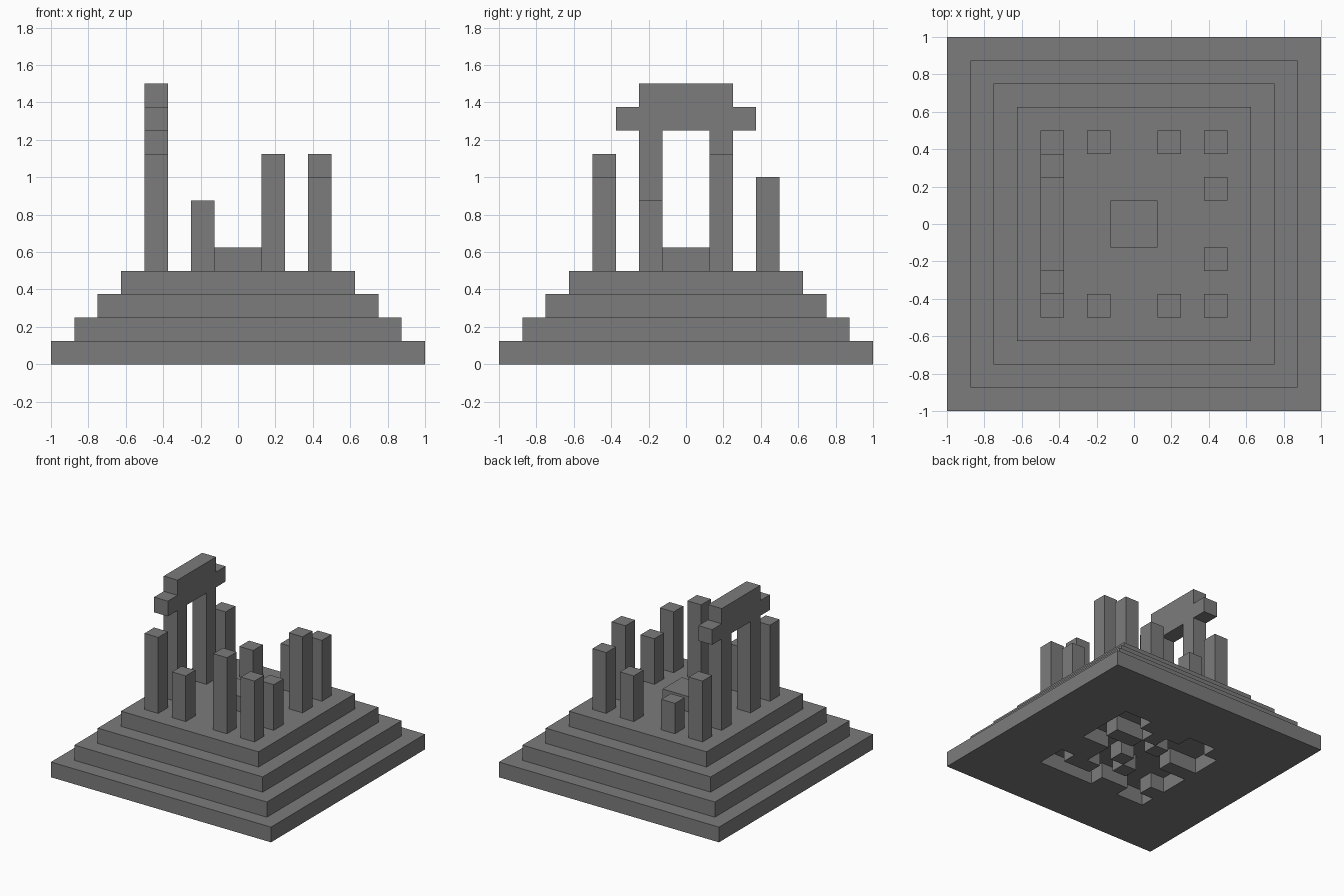
import bpy
import bmesh

if "Cube" in bpy.data.objects:
    bpy.data.objects.remove(bpy.data.objects["Cube"], do_unlink=True)

U = 0.125  # building block size

stone = bpy.data.materials.new("grey_stone")
stone.use_nodes = True
GREY = (0.2, 0.2, 0.2, 1.0)
stone.diffuse_color = GREY
bsdf = next(n for n in stone.node_tree.nodes if n.type == 'BSDF_PRINCIPLED')
bsdf.inputs["Base Color"].default_value = GREY
bsdf.inputs["Roughness"].default_value = 0.9


def add_object(name, bm):
    bmesh.ops.recalc_face_normals(bm, faces=bm.faces)
    mesh = bpy.data.meshes.new(name)
    bm.to_mesh(mesh)
    bm.free()
    mesh.materials.append(stone)
    obj = bpy.data.objects.new(name, mesh)
    bpy.context.collection.objects.link(obj)
    return obj


def box(name, x, y, sx, sy, z0, z1):
    """Box centred on x, y between two heights, all in blocks."""
    bm = bmesh.new()
    bmesh.ops.create_cube(bm, size=1)
    for v in bm.verts:
        v.co.x = (x + v.co.x * sx) * U
        v.co.y = (y + v.co.y * sy) * U
        v.co.z = (z0 if v.co.z < 0 else z1) * U
    return add_object(name, bm)


# Bottom tier: a slab with a pattern of pits in its underside
PITS = [
    ".##...##",
    "####.###",
    "###.#..#",
    "..######",
    "####.#..",
    "###.##..",
    ".####..#",
    "##..####",
]


def is_pit(face):
    c = face.calc_center_median() / U
    col, row = int(c.x + 4), int(4 - c.y)
    return max(abs(c.x), abs(c.y)) < 4 and PITS[row][col] == "#"


bm = bmesh.new()
bmesh.ops.create_grid(bm, x_segments=16, y_segments=16, size=1)
pits = [f for f in bm.faces if is_pit(f)]
bmesh.ops.delete(bm, geom=pits, context='FACES')
result = bmesh.ops.extrude_face_region(bm, geom=bm.faces[:], use_keep_orig=True)
for v in result["geom"]:
    if isinstance(v, bmesh.types.BMVert):
        v.co.z = U
bmesh.ops.recalc_face_normals(bm, faces=bm.faces)
bmesh.ops.dissolve_limit(bm, angle_limit=0.01, verts=bm.verts, edges=bm.edges)
add_object("tier_1", bm)

# Upper tiers of the stepped platform
for i in range(1, 4):
    size = 16 - 2 * i
    box(f"tier_{i + 1}", 0, 0, size, size, i, i + 1)

# Low altar in the middle
box("altar", 0, 0, 2, 2, 4, 5)

# Ring of broken pillars: x, y and top height in blocks
PILLARS = [
    (-3.5, -3.5, 9), (-1.5, -3.5, 7), (1.5, -3.5, 9), (3.5, -3.5, 8),
    (3.5, -1.5, 7), (3.5, 1.5, 9),
    (3.5, 3.5, 8), (1.5, 3.5, 7), (-1.5, 3.5, 6), (-3.5, 3.5, 8),
]
for n, (x, y, top) in enumerate(PILLARS, 1):
    box(f"pillar_{n}", x, y, 1, 1, 4, top)

# Gateway with two posts, a wide lintel and a shorter cap
for name, y in (("front", -1.5), ("back", 1.5)):
    box(f"gate_post_{name}", -3.5, y, 1, 1, 4, 10)
box("gate_lintel", -3.5, 0, 1, 6, 10, 11)
box("gate_cap", -3.5, 0, 1, 4, 11, 12)
